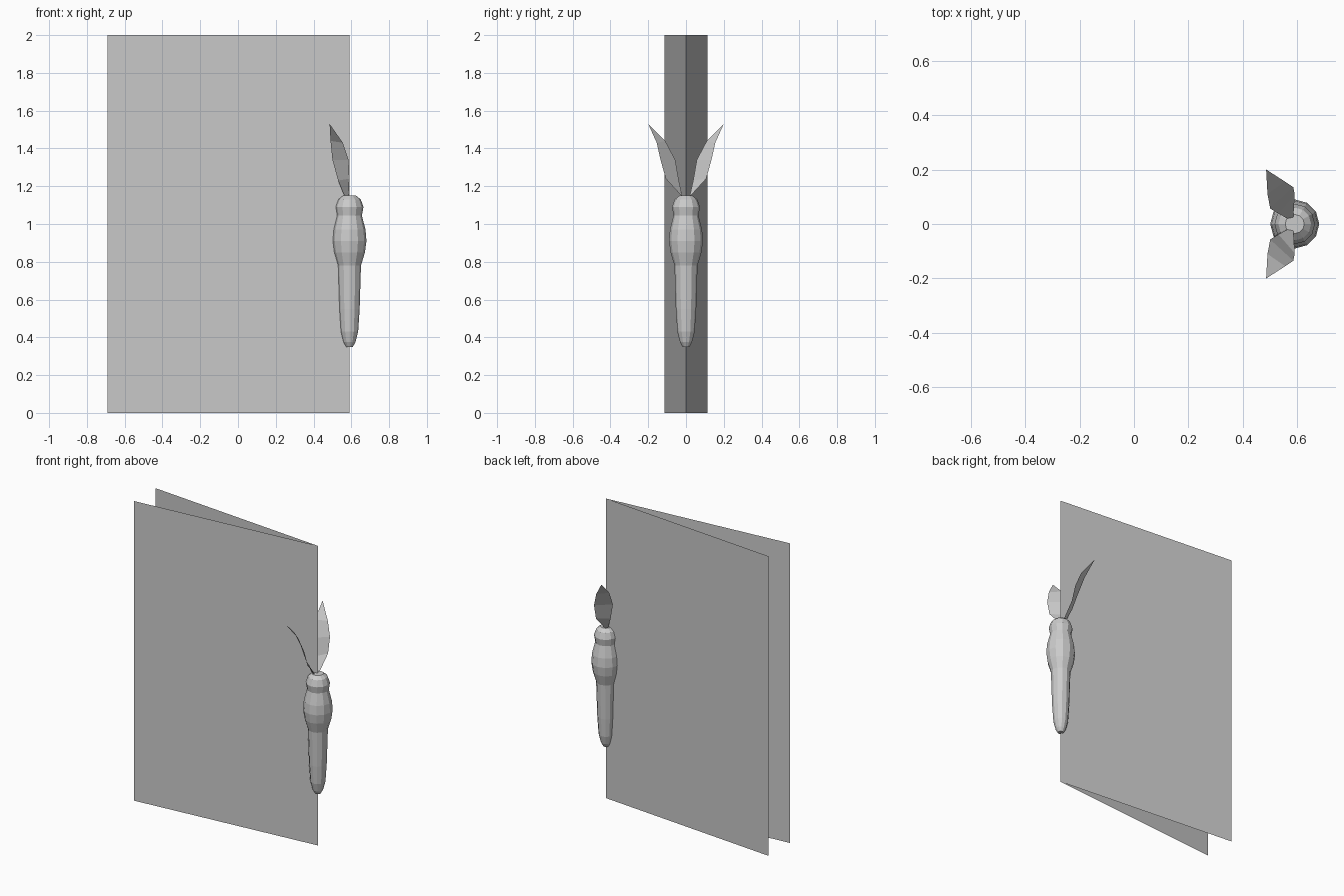
import bpy
from math import cos, sin, pi

if "Cube" in bpy.data.objects:
    bpy.data.objects.remove(bpy.data.objects["Cube"])

BODY_X = 0.59


def make(name, verts, faces):
    mesh = bpy.data.meshes.new(name)
    mesh.from_pydata(verts, [], faces)
    mesh.update()
    obj = bpy.data.objects.new(name, mesh)
    bpy.context.collection.objects.link(obj)
    return obj


def lathe(name, profile, sides=12):
    verts = [(BODY_X + r * cos(2 * pi * i / sides), r * sin(2 * pi * i / sides), z)
             for r, z in profile for i in range(sides)]
    faces = []
    for k in range(len(profile) - 1):
        for i in range(sides):
            j = (i + 1) % sides
            a, b = k * sides, (k + 1) * sides
            faces.append((a + i, a + j, b + j, b + i))
    last = (len(profile) - 1) * sides
    faces.append(tuple(reversed(range(sides))))
    faces.append(tuple(range(last, last + sides)))
    return make(name, verts, faces)


# Body: abdomen, thorax and head as one faceted turned shape
lathe("body", [
    (0.018, 0.35), (0.032, 0.375), (0.046, 0.43), (0.054, 0.55), (0.061, 0.78),
    (0.082, 0.85), (0.09, 0.91), (0.085, 0.97), (0.066, 1.045),
    (0.074, 1.09), (0.06, 1.13), (0.035, 1.15)])

# Antenna blade: left and right edge points, from base to tip
left_edge = [(0.563, 0.02, 1.15), (0.53, 0.038, 1.23), (0.50, 0.057, 1.34), (0.49, 0.11, 1.44)]
right_edge = [(0.585, 0.025, 1.15), (0.59, 0.107, 1.24), (0.585, 0.135, 1.34), (0.555, 0.155, 1.43)]
tip = (0.485, 0.20, 1.53)

for side, s in (("left", -1), ("right", 1)):
    # Antenna
    pts = [(x, s * y, z) for x, y, z in left_edge + right_edge + [tip]]
    faces = [(i, i + 4, i + 5, i + 1) for i in range(3)] + [(3, 7, 8)]
    make(side + "_antenna", pts, [f[::s] for f in faces])

    # Flat folded wing
    wing = [(BODY_X, 0, 0), (-0.69, s * 0.113, 0), (-0.69, s * 0.113, 2), (BODY_X, 0, 2)]
    make(side + "_wing", wing, [(0, 1, 2, 3)[::-s]])
